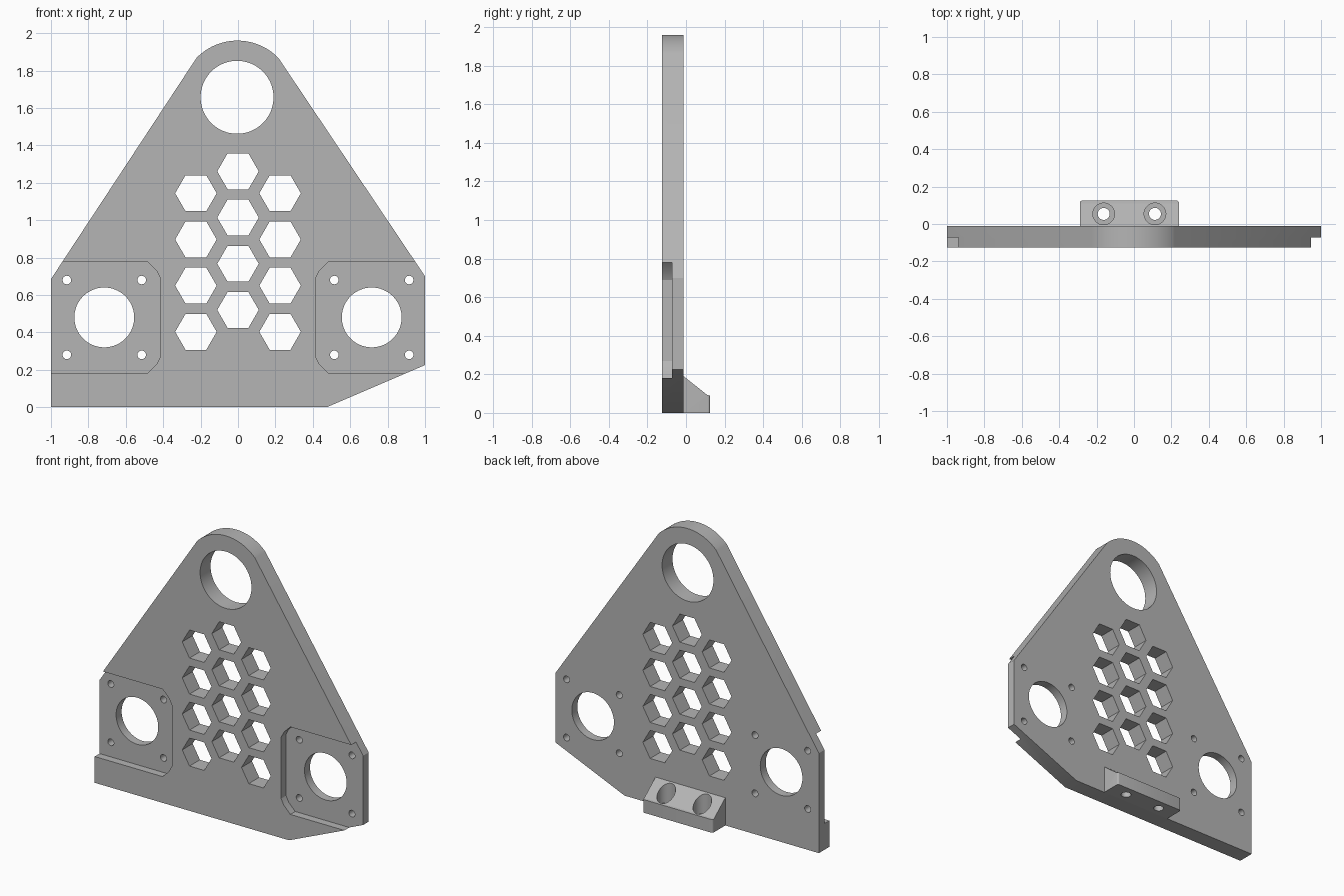
import bpy, bmesh, math
from mathutils import Vector

cube = bpy.data.objects.get("Cube")
if cube:
    bpy.data.objects.remove(cube, do_unlink=True)

grey = bpy.data.materials.new("plain grey")
grey.use_nodes = True
colour = (0.46, 0.46, 0.46, 1)
grey.diffuse_color = colour
grey.node_tree.nodes["Principled BSDF"].inputs["Base Color"].default_value = colour

FRONT, FLOOR, BACK, REAR = -0.125, -0.072, -0.012, 0.125


def prism(name, outline, start, depth):
    """Extrude a closed 3D outline along a depth vector."""
    bm = bmesh.new()
    face = bm.faces.new([bm.verts.new(Vector(p) + Vector(start)) for p in outline])
    new = bmesh.ops.extrude_face_region(bm, geom=[face])["geom"]
    bmesh.ops.translate(bm, vec=depth, verts=[v for v in new if isinstance(v, bmesh.types.BMVert)])
    bmesh.ops.recalc_face_normals(bm, faces=bm.faces)
    mesh = bpy.data.meshes.new(name)
    bm.to_mesh(mesh)
    bm.free()
    mesh.materials.append(grey)
    obj = bpy.data.objects.new(name, mesh)
    bpy.context.collection.objects.link(obj)
    return obj


def arc(x, z, r, start, end, n):
    angles = [math.radians(start + (end - start) * i / n) for i in range(n + 1)]
    return [(x + r * math.cos(a), z + r * math.sin(a)) for a in angles]


def circle(x, z, r, n=48):
    return arc(x, z, r, 0, 360, n)[:-1]


def through(outline, front=-0.3, back=0.1):
    return prism("cutter", [(x, 0, z) for x, z in outline], (0, front, 0), (0, back - front, 0))


def upright(x, y, r, bottom, top):
    return prism("cutter", [(a, b, 0) for a, b in circle(x, y, r)], (0, 0, bottom), (0, 0, top - bottom))


def activate(obj):
    bpy.ops.object.select_all(action="DESELECT")
    obj.select_set(True)
    bpy.context.view_layer.objects.active = obj


def cut(obj, cutters):
    activate(obj)
    for cutter in cutters:
        mod = obj.modifiers.new("cut", "BOOLEAN")
        mod.operation, mod.solver, mod.object = "DIFFERENCE", "EXACT", cutter
        bpy.ops.object.modifier_apply(modifier=mod.name)
        bpy.data.objects.remove(cutter, do_unlink=True)


def smooth(obj):
    activate(obj)
    bpy.ops.object.shade_smooth_by_angle(angle=math.radians(25))


# Plate with a rounded top and one clipped bottom corner
outline = [(-1, 0), (0.475, 0), (1, 0.225), (1, 0.7)]
outline += arc(-0.003, 1.655, 0.305, 44, 136, 28) + [(-1, 0.685)]
plate = prism("mounting_plate", [(x, 0, z) for x, z in outline], (0, FRONT, 0), (0, BACK - FRONT, 0))

# Corner recesses, open to the sides, with their motor and screw holes
cutters = []
for side in (-1, 1):
    corner = [(1.2, 0.78), (0.485, 0.78), (0.435, 0.73), (0.415, 0.69)]
    corner += [(x, 0.96 - z) for x, z in reversed(corner)]
    cutters.append(through([(side * x, z) for x, z in corner], -0.3, FLOOR))
    cutters.append(through(circle(side * 0.715, 0.48, 0.16, 64)))
    for dx in (-0.2, 0.2):
        for dz in (-0.2, 0.2):
            cutters.append(through(circle(side * 0.715 + dx, 0.48 + dz, 0.023, 24)))

# Large top hole and the honeycomb
cutters.append(through(circle(-0.005, 1.657, 0.195, 64)))
for x, lowest in ((-0.225, 0.403), (0, 0.52), (0.225, 0.403)):
    for row in range(4):
        cutters.append(through(circle(x, lowest + row * 0.247, 0.111, 6)))
cut(plate, cutters)
smooth(plate)

# Sloped foot on the back, rounded at its rear upright edges
profile = [(BACK, 0), (REAR, 0), (REAR, 0.09), (0.11, 0.093), (BACK, 0.19)]
foot = prism("foot_bracket", [(0, y, z) for y, z in profile], (-0.29, 0, 0), (0.53, 0, 0))
bm = bmesh.new()
bm.from_mesh(foot.data)
edges = [e for e in bm.edges if all(v.co.y > REAR - 0.001 for v in e.verts)
         and abs(e.verts[0].co.x - e.verts[1].co.x) < 0.001]
bmesh.ops.bevel(bm, geom=edges, offset=0.012, segments=4, profile=0.5, affect="EDGES")
bm.to_mesh(foot.data)
bm.free()

# Counterbored screw holes in the foot
cutters = []
for x in (-0.162, 0.112):
    cutters.append(upright(x, 0.054, 0.058, 0.045, 0.4))
    cutters.append(upright(x, 0.054, 0.032, -0.1, 0.3))
cut(foot, cutters)
smooth(foot)
